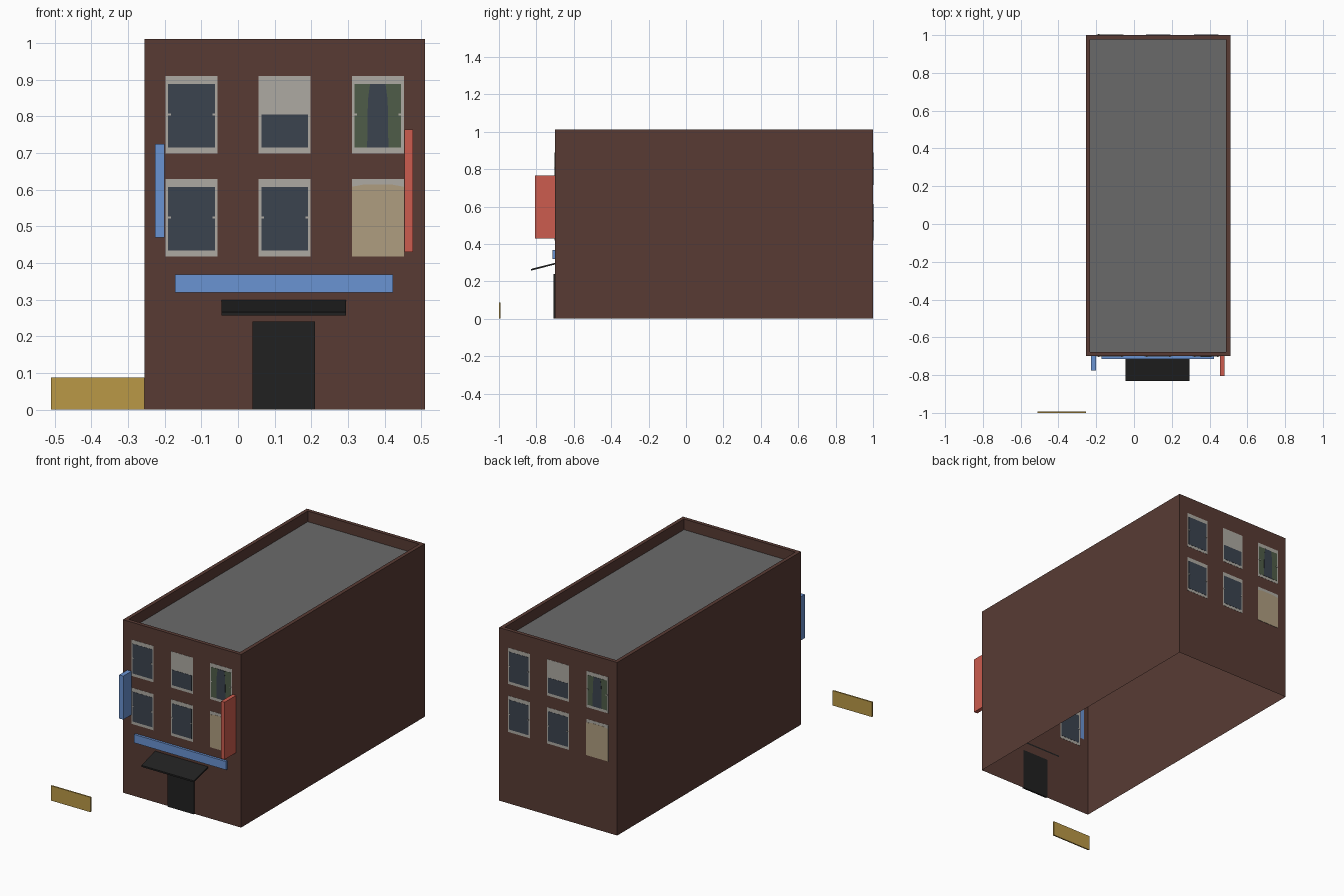
import bpy, bmesh
from math import pi
from mathutils import Vector

cube = bpy.data.objects.get("Cube")
if cube:
    bpy.data.objects.remove(cube, do_unlink=True)


def material(name, hex_code):
    rgb = [int(hex_code[i:i + 2], 16) / 255 for i in (0, 2, 4)]
    lin = [c / 12.92 if c <= 0.04045 else ((c + 0.055) / 1.055) ** 2.4 for c in rgb]
    m = bpy.data.materials.new(name)
    m.use_nodes = True
    m.diffuse_color = (*lin, 1)
    m.node_tree.nodes["Principled BSDF"].inputs["Base Color"].default_value = (*lin, 1)
    return m


BRICK = material("brick brown", "583B34")
ROOF = material("roof grey", "6A6A6A")
BLUE = material("sign blue", "6A93D2")
RED = material("sign red", "CC5C4E")
BLACK = material("black", "212121")
OCHRE = material("ochre", "BA9846")
FRAME = material("window frame grey", "AEAAA2")
GLASS = material("dark glass", "3B434F")
GREEN = material("curtain green", "4F5C48")
BEIGE = material("shade beige", "AF9E80")


def finish(name, bm, mats):
    mesh = bpy.data.meshes.new(name)
    bm.to_mesh(mesh)
    bm.free()
    for m in mats:
        mesh.materials.append(m)
    obj = bpy.data.objects.new(name, mesh)
    bpy.context.scene.collection.objects.link(obj)
    return obj


def box(name, mat, x, y, z):
    bm = bmesh.new()
    bmesh.ops.create_cube(bm, size=1)
    lo, hi = Vector((x[0], y[0], z[0])), Vector((x[1], y[1], z[1]))
    for v in bm.verts:
        v.co = (lo + hi) / 2 + v.co * (hi - lo)
    return finish(name, bm, [mat])


# Building shell: open underneath, parapet rim around a sunken roof
X0, X1, Y0, Y1 = -0.255, 0.51, -0.70, 1.0
CX, CY = (X0 + X1) / 2, (Y0 + Y1) / 2
TOP, DECK, RIM = 1.012, 0.95, 0.022
bm = bmesh.new()
rings = []
for inset, z in ((0, 0), (0, TOP), (RIM, TOP), (RIM, DECK)):
    a, b, c, d = X0 + inset, X1 - inset, Y0 + inset, Y1 - inset
    rings.append([bm.verts.new(p) for p in ((a, c, z), (b, c, z), (b, d, z), (a, d, z))])
for low, high in zip(rings, rings[1:]):
    for i in range(4):
        j = (i + 1) % 4
        bm.faces.new((low[i], low[j], high[j], high[i]))
bm.faces.new(rings[-1]).material_index = 1
finish("building_shell", bm, [BRICK, ROOF])


# Windows: stacked thin plates straddling the wall, so both sides show them
def rect(a, b, c, d):
    return [(a, c), (b, c), (b, d), (a, d)]


PALETTE = [FRAME, GLASS, GREEN, BEIGE]
W, H = 0.071, 0.106
base = (0, rect(-W, W, -H, H))
pane = (1, rect(-0.064, 0.064, -0.09, 0.084))
latches = [(0, rect(s * 0.061 - 0.004, s * 0.061 + 0.004, -0.003, 0.003)) for s in (-1, 1)]
gap = [(-0.029, -0.09), (0.029, -0.09), (0.027, 0.04), (0.021, 0.084),
       (-0.021, 0.084), (-0.027, 0.04)]
shade = [(-W, -H), (W, -H), (W, 0.084), (0.04, 0.09), (-0.04, 0.09), (-W, 0.084)]
STYLES = {
    "plain": [base, pane] + latches,
    "blind": [base, (1, rect(-0.064, 0.064, -0.09, 0))],
    "curtain": [base, (2, pane[1]), (1, gap)] + latches,
    "shade": [base, (3, shade)],
}


def window(name, style, u, z, back):
    bm = bmesh.new()
    for layer, (index, outline) in enumerate(STYLES[style]):
        t = 0.001 * (layer + 1)
        face = bm.faces.new([bm.verts.new((x, -t, y)) for x, y in outline])
        face.material_index = index
        out = bmesh.ops.extrude_face_region(bm, geom=[face], use_keep_orig=True)["geom"]
        moved = [g for g in out if isinstance(g, bmesh.types.BMVert)]
        bmesh.ops.translate(bm, verts=moved, vec=(0, 2 * t, 0))
    bmesh.ops.recalc_face_normals(bm, faces=bm.faces[:])
    obj = finish(name, bm, PALETTE)
    obj.location = (CX - u if back else CX + u, Y1 if back else Y0, z)
    obj.rotation_euler.z = pi if back else 0


ROWS = {"upper": (0.805, ("plain", "blind", "curtain")),
        "lower": (0.524, ("plain", "plain", "shade"))}
for back in (False, True):
    for row, (z, styles) in ROWS.items():
        for i, style in enumerate(styles):
            wall = "back" if back else "front"
            window(f"{wall}_{row}_window_{i + 1}", style, (i - 1) * 0.254, z, back)

# Entrance and signs
box("door", BLACK, (0.04, 0.21), (-0.708, -0.698), (0, 0.24))
box("banner_sign", BLUE, (-0.172, 0.423), (-0.714, Y0), (0.319, 0.368))
box("blue_blade_sign", BLUE, (-0.227, -0.2), (-0.775, Y0), (0.47, 0.725))
box("red_blade_sign", RED, (0.455, 0.478), (-0.806, Y0), (0.43, 0.765))
box("kerb_sign", OCHRE, (-0.51, X0), (-1, -0.992), (0, 0.087))

# Sloping awning: shear the slab so its front edge drops
awning = box("awning", BLACK, (-0.045, 0.295), (-0.83, Y0), (0.29, 0.299))
for v in awning.data.vertices:
    v.co.z += (v.co.y - Y0) * 0.255
